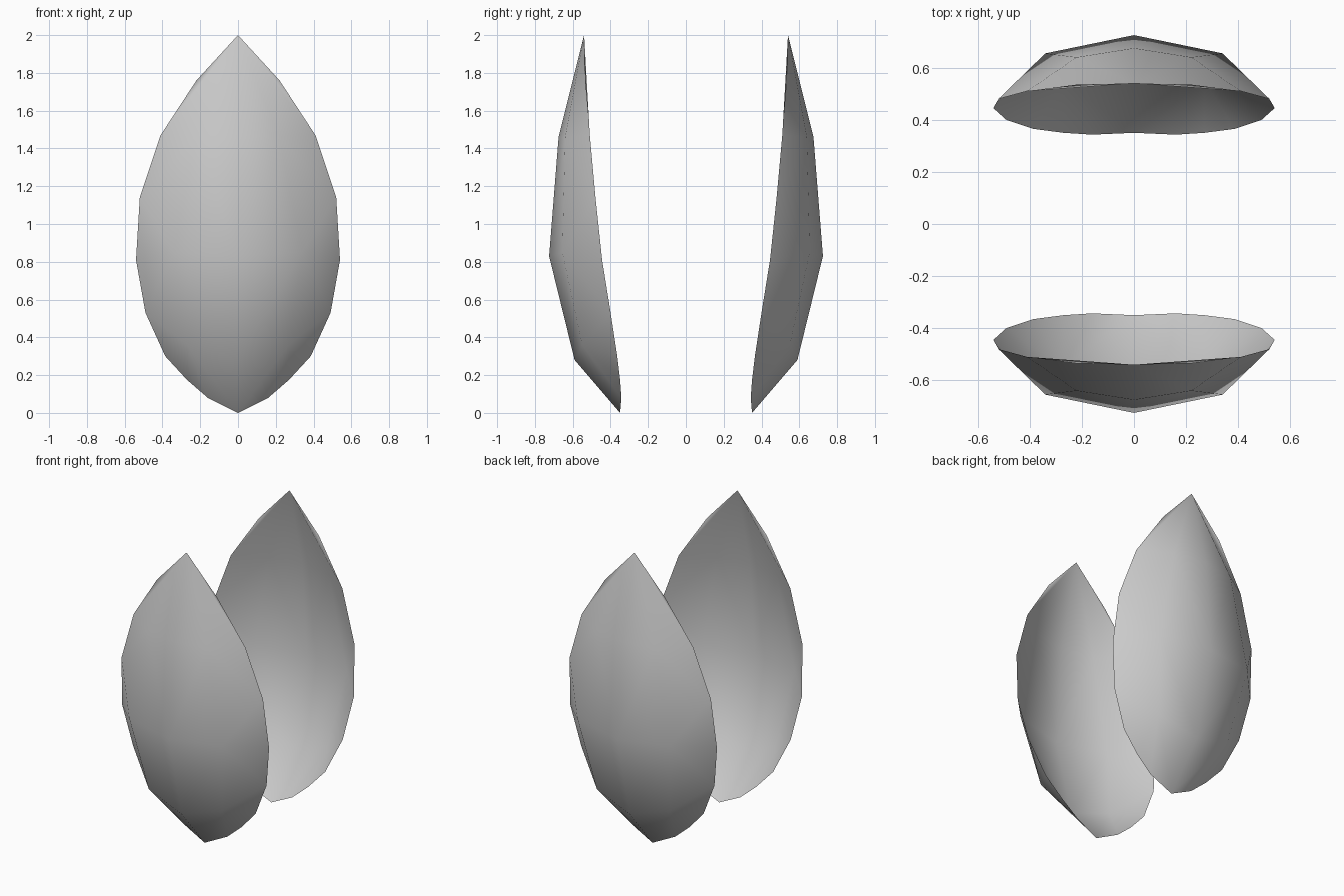
import bpy
import bmesh
from math import pi

cube = bpy.data.objects.get("Cube")
if cube:
    bpy.data.objects.remove(cube, do_unlink=True)

grey = bpy.data.materials.new("plain_grey")
grey.use_nodes = True
colour = (0.6, 0.6, 0.6, 1)
grey.diffuse_color = colour
grey.node_tree.nodes["Principled BSDF"].inputs["Base Color"].default_value = colour

# Half of one petal as three lines running from the tip to the base
TIP, BASE = (0, -0.54, 2.0), (0, -0.35, 0.0)
RIM = [TIP, (0.22, -0.535, 1.76), (0.41, -0.51, 1.47), (0.52, -0.48, 1.14),
       (0.54, -0.445, 0.81), (0.49, -0.4, 0.53), (0.385, -0.365, 0.3),
       (0.27, -0.35, 0.175), (0.16, -0.343, 0.08), BASE]
SIDE = [TIP, (0.22, -0.64, 1.46), (0.34, -0.655, 0.85), (0.27, -0.55, 0.36), BASE]
RIDGE = [TIP, (0, -0.675, 1.46), (0, -0.725, 0.83), (0, -0.59, 0.28), BASE]


def stitch(bm, a, b):
    """Fill between two lines with triangles, stepping down the higher one."""
    i = j = 0
    while i < len(a) - 1 or j < len(b) - 1:
        step_a = j == len(b) - 1 or (i < len(a) - 1 and a[i + 1].co.z >= b[j + 1].co.z)
        nxt = a[i + 1] if step_a else b[j + 1]
        if len({a[i], b[j], nxt}) == 3:
            bm.faces.new((a[i], b[j], nxt))
        if step_a:
            i += 1
        else:
            j += 1


def petal(name, turn):
    bm = bmesh.new()
    tip, base = bm.verts.new(TIP), bm.verts.new(BASE)
    rim, side, ridge = ([tip] + [bm.verts.new(p) for p in line[1:-1]] + [base]
                        for line in (RIM, SIDE, RIDGE))
    stitch(bm, rim, side)
    # Broad panels between the side line and the centre ridge
    for k in range(len(side) - 1):
        ring = (side[k], ridge[k], ridge[k + 1], side[k + 1])
        bm.faces.new(list(dict.fromkeys(ring)))
    # Second half, mirrored across the ridge
    copy = bmesh.ops.duplicate(bm, geom=bm.verts[:] + bm.edges[:] + bm.faces[:])["geom"]
    for v in (g for g in copy if isinstance(g, bmesh.types.BMVert)):
        v.co.x = -v.co.x
    bmesh.ops.remove_doubles(bm, verts=bm.verts[:], dist=0.001)
    bmesh.ops.recalc_face_normals(bm, faces=bm.faces[:])
    bm.normal_update()
    if sum(f.normal.y * f.calc_area() for f in bm.faces) > 0:
        bmesh.ops.reverse_faces(bm, faces=bm.faces[:])
    for f in bm.faces:
        f.smooth = True
    mesh = bpy.data.meshes.new(name)
    bm.to_mesh(mesh)
    bm.free()
    mesh.materials.append(grey)
    obj = bpy.data.objects.new(name, mesh)
    obj.rotation_euler.z = turn
    bpy.context.collection.objects.link(obj)


petal("front_petal", 0)
petal("back_petal", pi)
